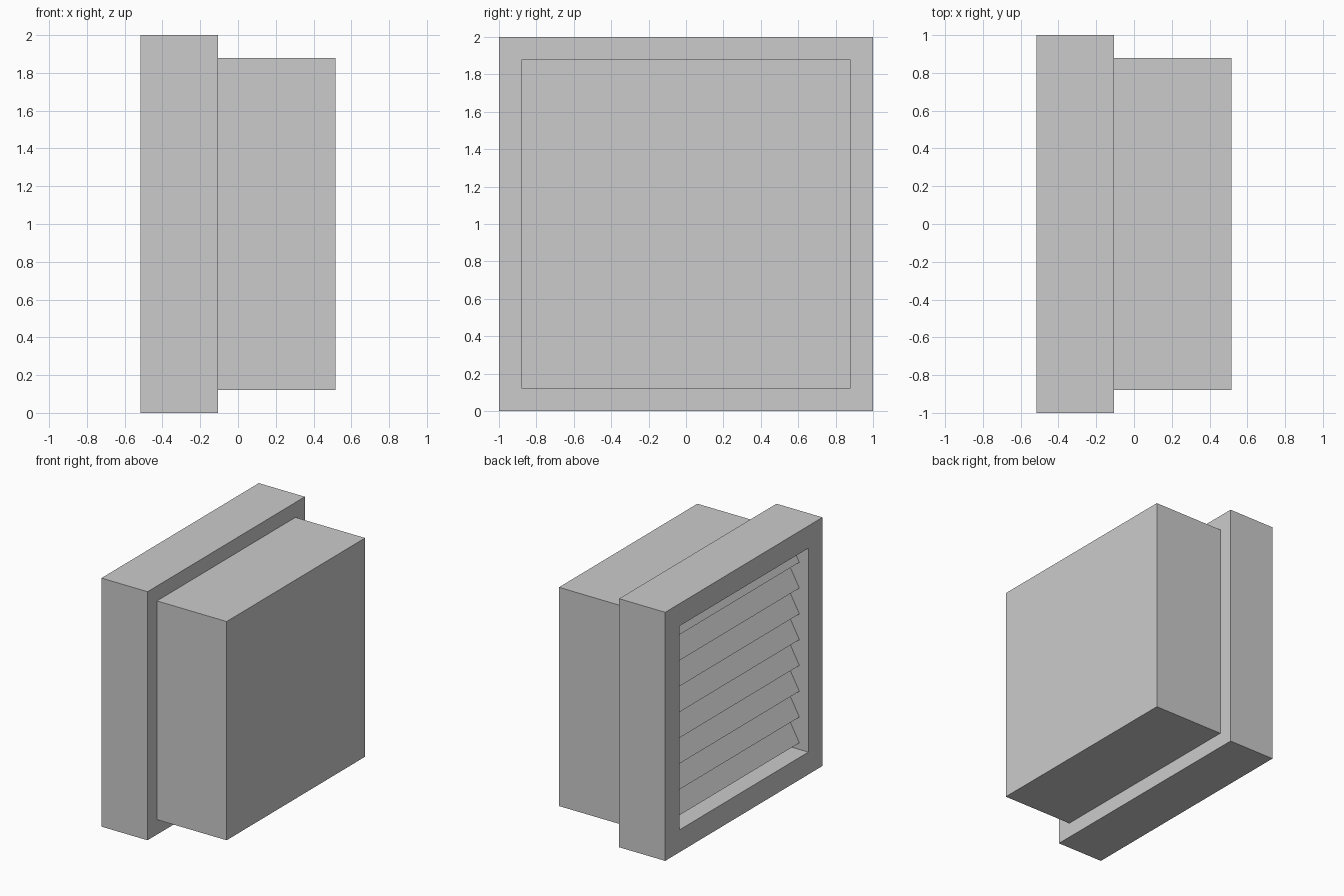
import bpy, bmesh, math
from mathutils import Matrix, Vector

if "Cube" in bpy.data.objects:
    bpy.data.objects.remove(bpy.data.objects["Cube"])

X_FRONT, X_STEP, X_BACK = -0.515, -0.105, 0.515
MID_Z = 1.0


def finish(name, bm):
    bmesh.ops.recalc_face_normals(bm, faces=bm.faces)
    mesh = bpy.data.meshes.new(name)
    bm.to_mesh(mesh)
    bm.free()
    obj = bpy.data.objects.new(name, mesh)
    bpy.context.collection.objects.link(obj)
    return obj


def box(name, centre, size, tilt=0.0):
    bm = bmesh.new()
    bmesh.ops.create_cube(bm, size=1.0)
    m = Matrix.Rotation(tilt, 4, 'Y') @ Matrix.Diagonal(Vector((*size, 1.0)))
    bmesh.ops.transform(bm, matrix=m, verts=bm.verts)
    obj = finish(name, bm)
    obj.location = centre
    return obj


def square_ring(name, x0, x1, outer, inner):
    bm = bmesh.new()
    corners = [(-1, -1), (1, -1), (1, 1), (-1, 1)]
    # Section loops in order around the bar, joined by quads
    loops = [[bm.verts.new((x, a * h, MID_Z + b * h)) for a, b in corners]
             for x, h in ((x0, outer), (x1, outer), (x1, inner), (x0, inner))]
    for i in range(4):
        p, q = loops[i], loops[(i + 1) % 4]
        for k in range(4):
            n = (k + 1) % 4
            bm.faces.new((p[k], p[n], q[n], q[k]))
    return finish(name, bm)


# Outer frame around the louvre opening
square_ring("frame", X_FRONT, X_STEP, 1.0, 0.82)

# Closed housing behind the frame
box("housing", ((X_STEP + X_BACK) / 2, 0, MID_Z), (X_BACK - X_STEP, 1.76, 1.76))

# Sloping slats, outer edge lowest, fitted between the frame sides
TILT, LENGTH, THICK = math.radians(61), 0.18, 0.02
along = Vector((math.cos(TILT), 0, math.sin(TILT)))
normal = Vector((-math.sin(TILT), 0, math.cos(TILT)))
for i in range(8):
    tip = Vector((-0.435, 0, 0.233 + 0.2075 * i))
    centre = tip + along * LENGTH / 2 - normal * THICK / 2
    box(f"slat_{i + 1}", centre, (LENGTH, 1.64, THICK), -TILT)
